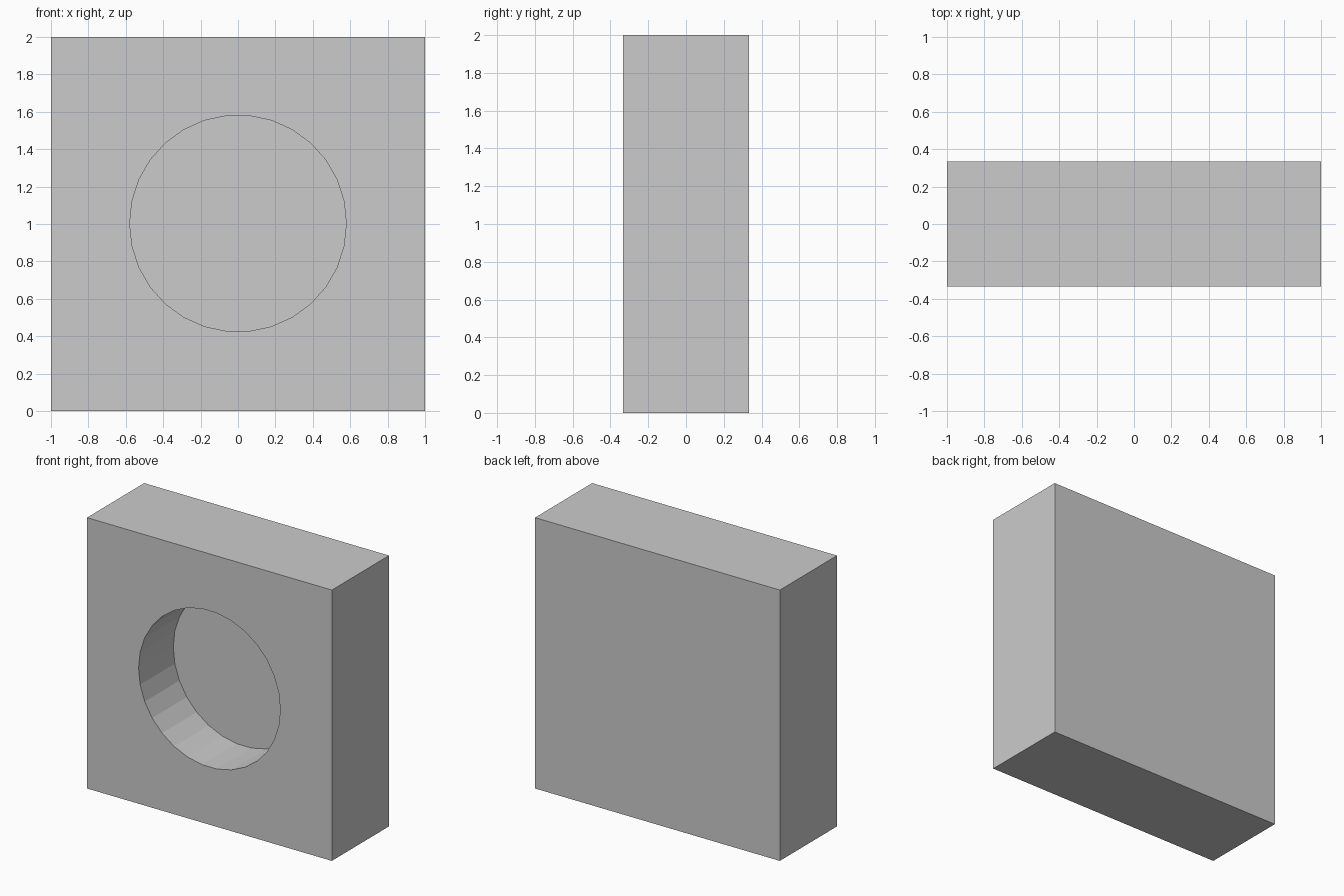
import bpy
import math

if "Cube" in bpy.data.objects:
    bpy.data.objects.remove(bpy.data.objects["Cube"])

# Square block
bpy.ops.mesh.primitive_cube_add(size=1, location=(0, 0, 1))
block = bpy.context.object
block.name = "block_with_round_pocket"
block.scale = (2, 0.667, 2)
bpy.ops.object.transform_apply(location=False, rotation=False, scale=True)

# Cutter for the blind round pocket in the front face
FRONT, DEPTH, SPARE = -0.3335, 0.405, 0.2
bpy.ops.mesh.primitive_cylinder_add(
    vertices=30, radius=0.579, depth=DEPTH + SPARE,
    location=(0, FRONT + (DEPTH - SPARE) / 2, 1.003))
cutter = bpy.context.object
cutter.name = "pocket_cutter"
# Turn the axis to y, with corners at the left and right of the circle
cutter.rotation_euler = (math.pi / 2, math.pi / 2, 0)
cutter.rotation_mode = 'XYZ'
bpy.ops.object.transform_apply(location=False, rotation=True, scale=False)

# Cut the pocket
cut = block.modifiers.new("pocket", 'BOOLEAN')
cut.operation = 'DIFFERENCE'
cut.solver = 'EXACT'
cut.object = cutter
bpy.context.view_layer.objects.active = block
bpy.ops.object.modifier_apply(modifier=cut.name)
bpy.data.objects.remove(cutter, do_unlink=True)
